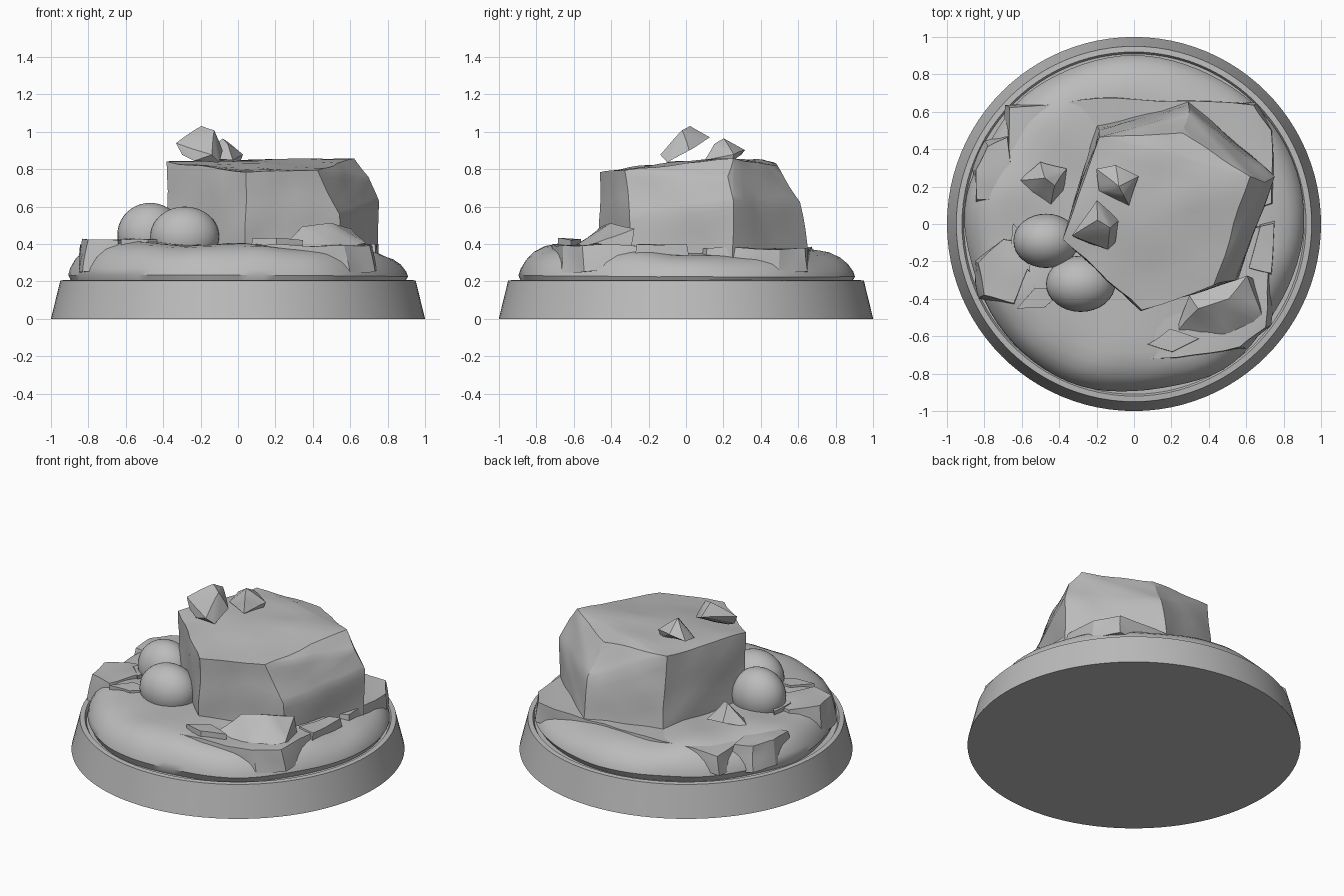
import bpy, bmesh, math
from mathutils import Vector, noise

cube = bpy.data.objects.get("Cube")
if cube:
    bpy.data.objects.remove(cube, do_unlink=True)

stone_grey = bpy.data.materials.new("stone_grey")
stone_grey.use_nodes = True
GREY = (0.5, 0.5, 0.5, 1)
stone_grey.diffuse_color = GREY
stone_grey.node_tree.nodes["Principled BSDF"].inputs["Base Color"].default_value = GREY


def finish(name, bm, angle=30, bevel=0):
    """Turn a bmesh into a shaded object with the stone colour."""
    bmesh.ops.recalc_face_normals(bm, faces=bm.faces)
    mesh = bpy.data.meshes.new(name)
    bm.to_mesh(mesh)
    bm.free()
    mesh.materials.append(stone_grey)
    obj = bpy.data.objects.new(name, mesh)
    bpy.context.collection.objects.link(obj)
    if bevel:
        mod = obj.modifiers.new("worn_edges", "BEVEL")
        mod.width, mod.segments = bevel, 2
    bpy.ops.object.select_all(action="DESELECT")
    obj.select_set(True)
    bpy.context.view_layer.objects.active = obj
    bpy.ops.object.shade_smooth_by_angle(angle=math.radians(angle))
    return obj


def lathe(name, profile, steps, shape=None, angle=30):
    """Spin (radius, height) pairs around z, optionally warped by a rule."""
    bm = bmesh.new()
    rings = []
    for radius, height in profile:
        ring = []
        for i in range(steps):
            a = math.tau * i / steps
            p = Vector((radius * math.cos(a), radius * math.sin(a), height))
            ring.append(bm.verts.new(shape(p) if shape else p))
        rings.append(ring)
    for low, high in zip(rings, rings[1:]):
        for i in range(steps):
            j = (i + 1) % steps
            bm.faces.new((low[i], low[j], high[j], high[i]))
    bm.faces.new(rings[0])
    bm.faces.new(rings[-1])
    return finish(name, bm, angle)


def rock(name, points, rough=0.01, cuts=3, bevel=0):
    """Faceted stone: the hull of a few corners, slightly chipped by noise."""
    bm = bmesh.new()
    for p in points:
        bm.verts.new(p)
    hull = bmesh.ops.convex_hull(bm, input=bm.verts)
    loose = set(hull["geom_interior"] + hull["geom_unused"])
    bmesh.ops.delete(bm, geom=[v for v in loose if isinstance(v, bmesh.types.BMVert)])
    bmesh.ops.dissolve_limit(bm, angle_limit=0.05, verts=bm.verts, edges=bm.edges)
    bmesh.ops.triangulate(bm, faces=bm.faces)
    bmesh.ops.subdivide_edges(bm, edges=bm.edges, cuts=cuts, use_grid_fill=True)
    for v in bm.verts:
        v.co += noise.noise_vector(v.co * 5) * rough
    return finish(name, bm, 28, bevel)


def column(outline, bottom, top, shrink=0.9):
    """Corners of a tapered block above an outline."""
    n = len(outline)
    cx = sum(x for x, y in outline) / n
    cy = sum(y for x, y in outline) / n
    low = [(x, y, bottom) for x, y in outline]
    return low + [(cx + (x - cx) * shrink, cy + (y - cy) * shrink, top) for x, y in outline]


# Round plinth with a shallow lip
lathe("plinth", [(1, 0), (0.95, 0.205), (0.92, 0.208), (0.91, 0.19)], 96)


# Rounded earth mound, higher toward the front right
def earth(p):
    rise = max(0, p.z - 0.2) / 0.18
    a = math.atan2(p.y, p.x)
    wobble = 1 + 0.025 * noise.noise(Vector((math.cos(a), math.sin(a), p.z)) * 2) - 0.01
    q = Vector((p.x * wobble, p.y * wobble, p.z))
    q.z += rise * (0.025 * noise.noise(p * 3.5) - 0.03 * p.x - 0.02 * p.y)
    return q


lathe("earth_mound", [(0.89, 0.19), (0.91, 0.23), (0.9, 0.26), (0.87, 0.305), (0.83, 0.34),
                      (0.77, 0.367), (0.7, 0.38), (0.6, 0.385), (0.45, 0.39), (0.2, 0.39)],
      80, earth, 40)

# Broken ground slabs lying on the mound
rock("back_slab", column([(-0.7, 0), (-0.69, 0.63), (-0.1, 0.68), (0.65, 0.65),
                          (0.75, 0.5), (0.76, 0.1), (0, -0.2)], 0.25, 0.375, 0.97), 0.015, 5)
rock("front_slab", column([(-0.6, -0.45), (-0.45, -0.64), (0.05, -0.74), (0.6, -0.67),
                           (0.73, -0.55), (0.76, 0), (-0.5, 0)], 0.25, 0.39, 0.96), 0.015, 5)
rock("left_slab", column([(-0.86, -0.2), (-0.83, -0.4), (-0.62, -0.45), (-0.5, -0.1),
                          (-0.7, -0.06)], 0.25, 0.42, 0.85), 0.02, 4)
rock("side_boulder", column([(-0.87, 0.3), (-0.8, 0.45), (-0.66, 0.5), (-0.6, 0.1),
                             (-0.86, 0.1)], 0.22, 0.39, 0.8), 0.02, 4)
rock("right_shard", column([(0.6, -0.25), (0.74, -0.28), (0.76, 0.02), (0.68, 0)],
                           0.3, 0.4, 0.9))

# Great rock: bottom, middle and top rings
rock("great_rock", [
    (-0.38, -0.08, 0.3), (-0.2, 0.53, 0.3), (0.3, 0.66, 0.3),
    (0.75, 0.25, 0.3), (0.55, -0.3, 0.3), (0.04, -0.46, 0.3),
    (0.29, 0.61, 0.62), (0.75, 0.25, 0.63), (0.54, -0.3, 0.56),
    (-0.38, -0.08, 0.84), (-0.18, 0.46, 0.84), (0.26, 0.49, 0.82),
    (0.62, 0.25, 0.86), (0.7, 0.22, 0.76), (0.43, -0.33, 0.79), (0.04, -0.46, 0.79),
], 0.014, 6)

# Two round boulders at the foot of the rock
for name, place, size in (("rear_boulder", (-0.47, -0.09, 0.45), (0.175, 0.145, 0.17)),
                          ("front_boulder", (-0.285, -0.32, 0.44), (0.185, 0.15, 0.16))):
    bm = bmesh.new()
    bmesh.ops.create_uvsphere(bm, u_segments=32, v_segments=20, radius=1)
    bmesh.ops.scale(bm, vec=size, verts=bm.verts)
    bmesh.ops.translate(bm, vec=place, verts=bm.verts)
    finish(name, bm, 60)

# Loose stones
rock("top_stone", [(-0.33, -0.06, 0.94), (-0.3, -0.08, 0.88), (-0.2, 0.13, 0.97),
                   (-0.2, 0.02, 1.03), (-0.13, -0.02, 1.01), (-0.08, 0.02, 0.9),
                   (-0.1, -0.1, 0.84), (-0.24, -0.11, 0.85), (-0.14, -0.14, 0.88)], 0.012)
rock("small_top_stone", [(-0.2, 0.29, 0.88), (-0.19, 0.18, 0.85), (-0.1, 0.31, 0.9),
                         (-0.08, 0.2, 0.96), (0.03, 0.25, 0.88), (-0.02, 0.1, 0.85),
                         (0.01, 0.24, 0.83), (-0.05, 0.15, 0.93)], 0.012)
rock("ground_stone", [(-0.62, 0.23, 0.4), (-0.5, 0.33, 0.43), (-0.36, 0.29, 0.4),
                      (-0.37, 0.18, 0.38), (-0.45, 0.09, 0.38), (-0.58, 0.14, 0.36),
                      (-0.47, 0.24, 0.53), (-0.42, 0.2, 0.51)], 0.012)
rock("front_stone", [(0.22, -0.59, 0.37), (0.3, -0.38, 0.45), (0.34, -0.45, 0.5),
                     (0.5, -0.4, 0.51), (0.6, -0.28, 0.48), (0.68, -0.48, 0.4),
                     (0.52, -0.62, 0.37), (0.64, -0.3, 0.36)], 0.012)

# Thin flakes beside the boulders
for i, (x, y, turn) in enumerate(((-0.5, -0.4, 0.4), (-0.6, -0.13, 1.9), (0.2, -0.63, 0.1))):
    along = Vector((math.cos(turn), math.sin(turn), 0))
    across = Vector((-along.y, along.x, 0))
    c = Vector((x, y, 0.41))
    corners = [c + along * 0.14, c - along * 0.13, c + across * 0.07, c - across * 0.05]
    rock("flake_%d" % (i + 1), [p + Vector((0, 0, h)) for p in corners for h in (-0.08, 0.015)])
